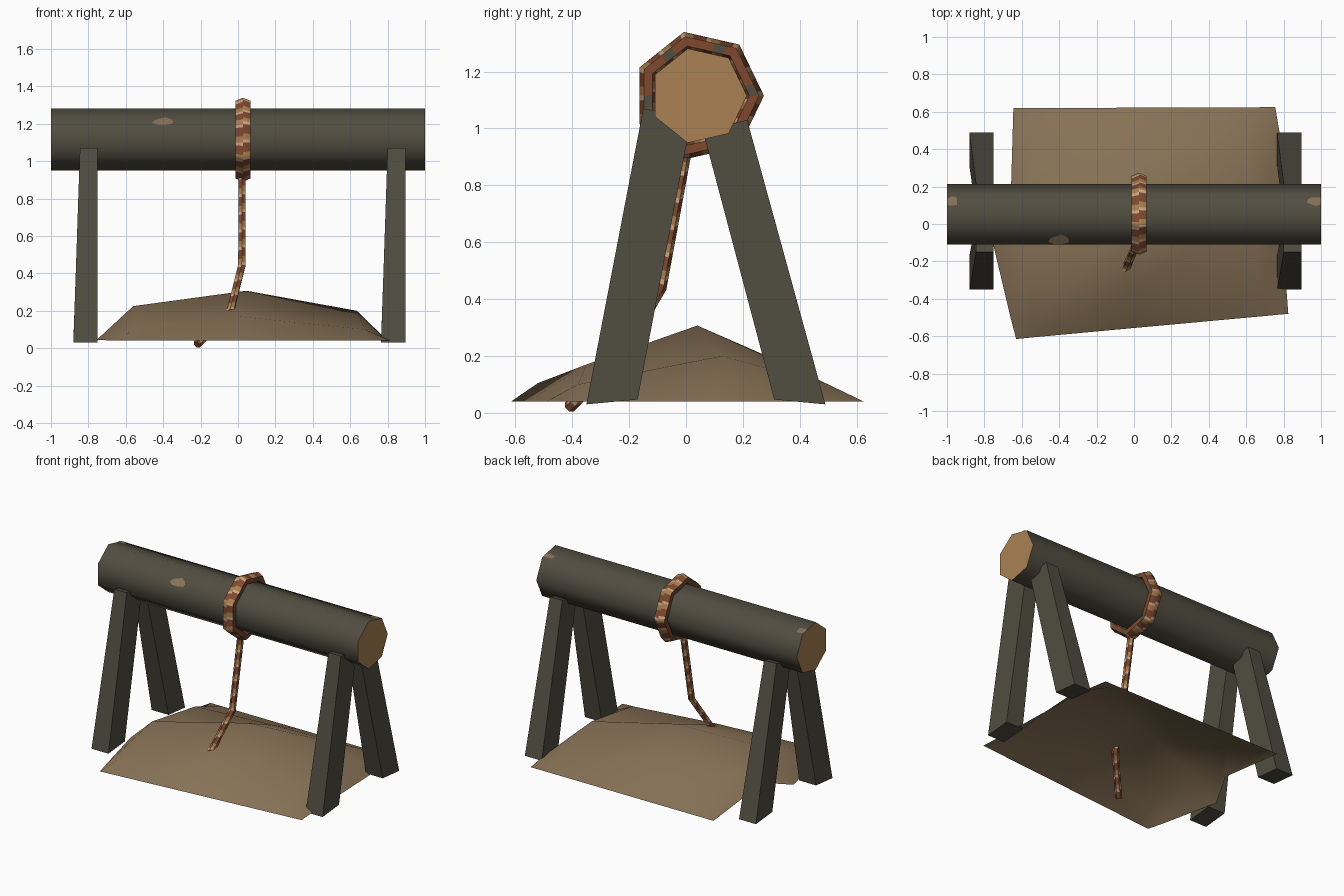
import bpy, bmesh, math, random
from mathutils import Vector

if "Cube" in bpy.data.objects:
    bpy.data.objects.remove(bpy.data.objects["Cube"])

random.seed(3)


def material(name, rgb):
    m = bpy.data.materials.new(name)
    m.diffuse_color = (*rgb, 1)
    m.use_nodes = True
    m.node_tree.nodes["Principled BSDF"].inputs["Base Color"].default_value = m.diffuse_color
    return m


BARK = material("dark bark", (0.082, 0.074, 0.052))
CUT = material("cut wood", (0.40, 0.22, 0.088))
EARTH = material("dusty earth", (0.245, 0.168, 0.094))
BROWN = material("rope brown", (0.21, 0.066, 0.028))
TAN = material("rope tan", (0.40, 0.21, 0.08))
PALE = material("rope pale", (0.62, 0.38, 0.23))


def build(name, verts, faces, mats, smooth=None, closed=True):
    bm = bmesh.new()
    vs = [bm.verts.new(v) for v in verts]
    for idx, mat in faces:
        bm.faces.new([vs[i] for i in idx]).material_index = mat
    if closed:
        bmesh.ops.recalc_face_normals(bm, faces=bm.faces)
    me = bpy.data.meshes.new(name)
    bm.to_mesh(me)
    bm.free()
    for m in mats:
        me.materials.append(m)
    if smooth:
        me.polygons.foreach_set("use_smooth", [True] * len(me.polygons))
        me.set_sharp_from_angle(angle=math.radians(smooth))
    ob = bpy.data.objects.new(name, me)
    bpy.context.collection.objects.link(ob)
    return ob


# Seven-sided log lying along x, with cut ends
CY, CZ, R, N = 0.044, 1.115, 0.17, 7
STEP = 2 * math.pi / N


def around(x, r, a):
    return Vector((x, CY + r * math.cos(a), CZ + r * math.sin(a)))


log_verts = [around(x, R, k * STEP) for x in (-1, 1) for k in range(N)]
log_faces = [((k, (k + 1) % N, N + (k + 1) % N, N + k), 0) for k in range(N)]
log_faces += [(range(N), 1), (range(N, 2 * N), 1)]
build("log_beam", log_verts, log_faces, [BARK, CUT], 60)


# Bare patches lying on the log's flat sides
def bare_patch(name, x, side, shift, rx, rt):
    a = (side + 0.5) * STEP
    t = Vector((0, -math.sin(a), math.cos(a)))
    c = around(x, R * math.cos(STEP / 2) + 0.003, a) + t * shift
    pts = []
    for k in range(9):
        b, s = k * math.tau / 9, random.uniform(0.75, 1.1)
        p = c + Vector((rx * s * math.cos(b), 0, 0)) + t * (rt * s * math.sin(b))
        p.x = max(-1, min(1, p.x))
        pts.append(p)
    ob = build(name, pts, [(range(9), 0)], [EARTH], closed=False)
    if ob.data.polygons[0].normal.dot(around(0, 1, a) - around(0, 0, a)) < 0:
        ob.data.flip_normals()


bare_patch("front_patch", -0.40, 2, 0.04, 0.065, 0.034)
bare_patch("left_end_patch", -0.975, 1, -0.045, 0.035, 0.028)
bare_patch("right_end_patch", 0.965, 1, -0.045, 0.04, 0.028)

# A-frame legs: side profile (bottom outer, bottom inner, top inner, top outer)
profiles = {
    "front": [(-0.35, 0.03), (-0.17, 0.047), (0.02, 1.04), (-0.15, 1.07)],
    "back": [(0.49, 0.03), (0.31, 0.047), (0.06, 0.99), (0.215, 1.03)],
}
for side, dx in (("right", 0), ("left", -1.645)):
    for end, prof in profiles.items():
        v = [(x0 + dx if z < 0.5 else x1 + dx, y, z)
             for x0, x1 in ((0.765, 0.80), (0.895, 0.895)) for y, z in prof]
        f = [((k, (k + 1) % 4, 4 + (k + 1) % 4, 4 + k), 0) for k in range(4)]
        build(f"{end}_{side}_leg", v, f + [(range(4), 0), (range(4, 8), 0)], [BARK])


# Striped rope swept along a path, each straight run cut into short bands
def rope(name, path, ru, rv, subs, loop):
    n, cnt = 6, len(path)
    corners = []
    for i, p in enumerate(path):
        prev = path[i - 1] if loop or i else p
        nxt = path[(i + 1) % cnt] if loop or i < cnt - 1 else p
        t = ((nxt - p).normalized() + (p - prev).normalized()).normalized()
        u = Vector((1, 0, 0))
        u = (u - t * u.dot(t)).normalized()
        w = t.cross(u)
        corners.append([p + u * (ru * math.cos(a)) + w * (rv * math.sin(a))
                        for a in ((j - 0.5) * math.tau / n for j in range(n))])
    rings = []
    for i in range(cnt if loop else cnt - 1):
        a, b = corners[i], corners[(i + 1) % cnt]
        s = subs or round((path[i + 1] - path[i]).length / 0.016)
        rings += [[p.lerp(q, k / s) for p, q in zip(a, b)] for k in range(s)]
    if not loop:
        rings.append(corners[-1])
    m = len(rings)
    faces = []
    for i in range(m if loop else m - 1):
        for j in range(n):
            i2, j2 = (i + 1) % m, (j + 1) % n
            col = (0, 0, 0, 1, 1, 2)[(i - j) % 6]
            if loop and j % 3 == 0:  # flat sides of the coil: mostly brown
                col = 3 if i % 14 < 3 else 0
            faces.append(((i * n + j, i * n + j2, i2 * n + j2, i2 * n + j), col))
    if not loop:
        faces += [(range(n), 0), (range((m - 1) * n, m * n), 0)]
    build(name, [v for r in rings for v in r], faces, [BROWN, TAN, PALE, BARK], 50)


rope("rope_coil", [around(0.027, 0.196, k * STEP) for k in range(N)], 0.046, 0.034, 12, True)
rope("hanging_rope", [Vector(p) for p in (
    (0.022, 0.0, 0.93), (0.02, -0.09, 0.44), (-0.04, -0.23, 0.20), (-0.22, -0.41, 0.02))],
    0.022, 0.022, 0, False)

# Open earth mound: rows from front to back, columns left to right
mound = [
    (-0.63, -0.615, 0.04), (-0.55, -0.607, 0.04), (0, -0.556, 0.04), (0.7, -0.492, 0.04), (0.825, -0.48, 0.04),
    (-0.66, -0.5, 0.04), (-0.56, -0.52, 0.105), (0, -0.35, 0.17), (0.68, -0.38, 0.10), (0.815, -0.35, 0.04),
    (-0.755, -0.1, 0.045), (-0.56, -0.14, 0.225), (0.045, 0.04, 0.307), (0.635, 0.126, 0.20), (0.80, 0.1, 0.04),
    (-0.66, 0.1, 0.11), (-0.52, 0.28, 0.18), (0.045, 0.33, 0.18), (0.62, 0.50, 0.10), (0.785, 0.45, 0.04),
    (-0.645, 0.62, 0.04), (-0.55, 0.62, 0.04), (0.045, 0.622, 0.04), (0.65, 0.624, 0.04), (0.755, 0.625, 0.04),
]
cells = [((r * 5 + c, r * 5 + c + 1, r * 5 + c + 6, r * 5 + c + 5), 0)
         for r in range(4) for c in range(4)]
build("earth_mound", mound, cells, [EARTH], 60, closed=False)
